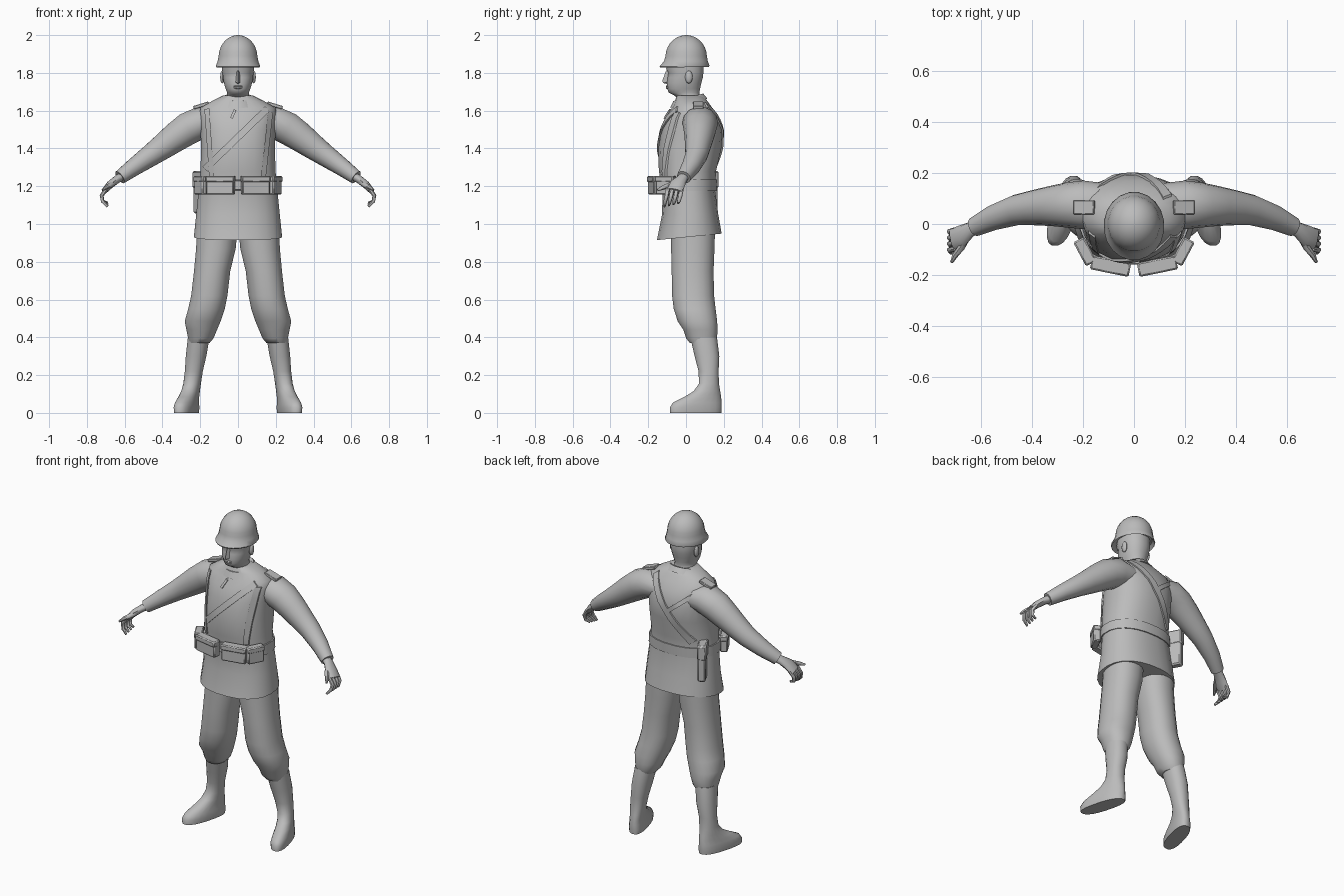
import bpy, bmesh, math
from mathutils import Vector, Matrix

if "Cube" in bpy.data.objects:
    bpy.data.objects.remove(bpy.data.objects["Cube"])

grey = bpy.data.materials.new("plain grey")
grey.diffuse_color = (0.5, 0.5, 0.5, 1)
grey.use_nodes = True
grey.node_tree.nodes["Principled BSDF"].inputs["Base Color"].default_value = grey.diffuse_color


def finish(name, bm, mirror=False, bevel=0, angle=50):
    bmesh.ops.recalc_face_normals(bm, faces=bm.faces)
    me = bpy.data.meshes.new(name)
    bm.to_mesh(me)
    bm.free()
    me.materials.append(grey)
    ob = bpy.data.objects.new(name, me)
    bpy.context.collection.objects.link(ob)
    bpy.ops.object.select_all(action='DESELECT')
    ob.select_set(True)
    bpy.context.view_layer.objects.active = ob
    bpy.ops.object.shade_smooth_by_angle(angle=math.radians(angle))
    if bevel:
        m = ob.modifiers.new("soft edges", 'BEVEL')
        m.width, m.segments = bevel, 1
    if mirror:
        ob.modifiers.new("other side", 'MIRROR')
    return ob


def skin(bm, rings):
    vs = [[bm.verts.new(p) for p in r] for r in rings]
    n = len(vs[0])
    for a, b in zip(vs, vs[1:]):
        for i in range(n):
            j = (i + 1) % n
            bm.faces.new((a[i], a[j], b[j], b[i]))
    bm.faces.new(vs[0])
    bm.faces.new(vs[-1])


def oval(z, cx, a, yf, yb, n=2.2, tilt=0, seg=20):
    """Level ring: half width a, from y = yf to yb, tilted along y."""
    out = []
    for i in range(seg):
        t = 2 * math.pi * (i + .5) / seg
        c, s = math.cos(t), math.sin(t)
        x = cx + a * math.copysign(abs(c) ** (2 / n), c)
        y = (yf + yb) / 2 + (yb - yf) / 2 * math.copysign(abs(s) ** (2 / n), s)
        out.append(Vector((x, y, z + tilt * y)))
    return out


def loft(name, rings, **kw):
    bm = bmesh.new()
    skin(bm, [oval(*r) for r in rings])
    return finish(name, bm, **kw)


def tube(bm, path, seg=14):
    """Path of (x, y, z, sideways radius, upright radius)."""
    pts = [Vector(p[:3]) for p in path]
    rings = []
    for i, p in enumerate(path):
        d = (pts[min(i + 1, len(pts) - 1)] - pts[max(i - 1, 0)]).normalized()
        v = Vector((0, 1, 0))
        u = (v - d * v.dot(d)).normalized()
        w = d.cross(u)
        rings.append([pts[i] + u * p[3] * math.cos(t) + w * p[4] * math.sin(t)
                      for t in (2 * math.pi * k / seg for k in range(seg))])
    skin(bm, rings)


def box(bm, c, size, rz=0, ry=0):
    m = Matrix.Translation(c) @ Matrix.Rotation(rz, 4, 'Z') @ Matrix.Rotation(ry, 4, 'Y')
    bmesh.ops.create_cube(bm, size=1, matrix=m @ Matrix.Diagonal((*size, 1)))


# Tunic: z, half width, front, back
TUNIC = [(.93, .235, -.155, .19), (1.05, .223, -.128, .172), (1.18, .21, -.125, .155),
         (1.28, .20, -.145, .16), (1.40, .197, -.148, .188), (1.50, .20, -.13, .193),
         (1.57, .205, -.105, .17), (1.615, .20, -.075, .14), (1.65, .14, -.06, .115),
         (1.68, .08, -.05, .09)]
loft("tunic", [(z, 0, a, f, b, 2.3, .1 if z < 1 else 0, 24) for z, a, f, b in TUNIC])


def tunic_y(x, z, back):
    """Depth of the tunic surface at x, z."""
    for p, q in zip(TUNIC, TUNIC[1:]):
        if p[0] <= z <= q[0]:
            t = (z - p[0]) / (q[0] - p[0])
            a, f, b = (p[k] + (q[k] - p[k]) * t for k in (1, 2, 3))
            h = max(0, 1 - min(1, abs(x / a)) ** 2.3) ** (1 / 2.3)
            return (f + b) / 2 + (1 if back else -1) * (b - f) / 2 * h


def strap(name, start, end, width, back=False, n=12):
    """Flat band lying on the tunic between two (x, z) points."""
    s, e = Vector(start), Vector(end)
    side = Vector((-(e - s).y, (e - s).x)).normalized() * width / 2
    out = .009 if back else -.009
    rings = []
    for i in range(n + 1):
        p = s.lerp(e, i / n)
        l, r = p + side, p - side
        yl, yr = tunic_y(l.x, l.y, back), tunic_y(r.x, r.y, back)
        rings.append([Vector((l.x, yl - out, l.y)), Vector((l.x, yl + out, l.y)),
                      Vector((r.x, yr + out, r.y)), Vector((r.x, yr - out, r.y))])
    bm = bmesh.new()
    skin(bm, rings)
    finish(name, bm, angle=35)


strap("front_cross_strap", (.155, 1.61), (-.175, 1.29), .036)
strap("back_cross_strap", (.13, 1.63), (-.14, 1.27), .04, True)
strap("back_short_strap", (-.15, 1.57), (.0, 1.45), .025, True)
strap("left_front_strap", (.172, 1.59), (.135, 1.25), .026)
strap("right_front_strap", (-.165, 1.61), (-.14, 1.25), .026)
strap("breast_tab", (-.015, 1.605), (-.035, 1.56), .014, n=3)

# Collar, open lower at the front
loft("collar", [(1.635, 0, .105, -.085, .115, 2, .25), (1.668, 0, .083, -.068, .092, 2, .25),
                (1.665, 0, .07, -.055, .08, 2, .25)])

# Belt and gear
loft("belt", [(1.175, 0, .216, -.14, .163, 2.3), (1.235, 0, .213, -.145, .165, 2.3)])
bm = bmesh.new()
box(bm, (.092, -.162, 1.205), (.148, .05, .10), .2)
box(bm, (.092, -.166, 1.238), (.154, .053, .034), .2)
box(bm, (.192, -.108, 1.205), (.10, .042, .10), 1.08)
box(bm, (.192, -.108, 1.238), (.106, .047, .034), 1.08)
finish("belt_pouches", bm, mirror=True, bevel=.006, angle=30)
bm = bmesh.new()
box(bm, (0, -.148, 1.205), (.05, .02, .05))
finish("belt_buckle", bm, bevel=.003, angle=30)
bm = bmesh.new()
box(bm, (-.183, .095, 1.165), (.15, .045, .22), math.radians(118))
box(bm, (-.185, .096, 1.235), (.156, .052, .09), math.radians(118))
finish("hip_bag", bm, bevel=.008, angle=30)
bm = bmesh.new()
box(bm, (.195, .065, 1.628), (.085, .055, .018), 0, .3)
finish("shoulder_tabs", bm, mirror=True, bevel=.003, angle=30)

# Arms with cuffs
bm = bmesh.new()
tube(bm, [(.12, .07, 1.535, .09, .07), (.20, .075, 1.535, .095, .088), (.265, .074, 1.505, .088, .088),
          (.33, .07, 1.46, .078, .08), (.40, .063, 1.408, .068, .069), (.46, .055, 1.365, .06, .06),
          (.55, .025, 1.302, .05, .048), (.625, -.012, 1.247, .038, .038)])
finish("sleeves", bm, mirror=True)

# Hands: palm, curled fingers, thumb
bm = bmesh.new()
tube(bm, [(.60, -.003, 1.26, .027, .025), (.64, -.022, 1.237, .03, .022),
          (.675, -.047, 1.21, .043, .021), (.708, -.06, 1.175, .043, .016)], 10)
for i in range(4):
    y = -.096 + i * .024
    tube(bm, [(.698, y, 1.185, .012, .012), (.722, y - .006, 1.15, .011, .011),
              (.716, y - .014, 1.12, .010, .010), (.69, y - .018, 1.093 + .006 * i, .006, .007)], 7)
tube(bm, [(.65, -.045, 1.225, .014, .016), (.675, -.09, 1.205, .014, .014),
          (.70, -.122, 1.193, .012, .012), (.714, -.15, 1.18, .006, .006)], 7)
finish("hands", bm, mirror=True)

# Trousers bloused over the boots: z, centre, half width, front, back
loft("trousers", [(.37, .205, .055, .02, .155), (.395, .197, .068, .0, .165), (.44, .192, .082, -.015, .168),
                  (.485, .187, .096, -.045, .166), (.55, .167, .098, -.066, .158),
                  (.62, .152, .097, -.075, .15), (.75, .137, .097, -.077, .147),
                  (.87, .117, .106, -.08, .152), (.97, .11, .108, -.08, .155)], mirror=True)

# Boots with turned-out toes
boot = loft("boots", [(.0, .254, .05, -.085, .188, 2.5), (.03, .254, .053, -.086, .19, 2.5),
                      (.055, .254, .05, -.07, .19, 2.3), (.085, .252, .047, -.01, .187),
                      (.115, .249, .046, .04, .182), (.155, .243, .046, .068, .175),
                      (.22, .234, .048, .066, .173), (.30, .222, .055, .045, .177),
                      (.40, .208, .058, .022, .165)], mirror=True)
for v in boot.data.vertices:
    v.co.x -= .27 * (v.co.y - .12) * max(0, min(1, (.2 - v.co.z) / .1))

# Head and neck
loft("head", [(1.60, 0, .068, -.045, .085), (1.66, 0, .06, -.035, .075), (1.685, 0, .058, -.07, .072),
              (1.695, 0, .058, -.092, .072), (1.715, 0, .066, -.10, .075), (1.745, 0, .075, -.102, .082),
              (1.775, 0, .08, -.098, .09), (1.80, 0, .083, -.094, .093), (1.82, 0, .085, -.106, .093),
              (1.88, 0, .085, -.10, .093)])
bm = bmesh.new()
skin(bm, [[Vector((x * w, y, z + dz)) for x, y, dz in ((-1, -.088, 0), (0, tip, -.003), (1, -.088, 0), (0, -.075, 0))]
          for z, w, tip in ((1.745, .012, -.105), (1.75, .019, -.122), (1.762, .016, -.125), (1.815, .009, -.106))])
finish("nose", bm)
bm = bmesh.new()
for z, h in ((1.729, .005), (1.721, .006)):
    bmesh.ops.create_uvsphere(bm, u_segments=10, v_segments=6, radius=1,
                              matrix=Matrix.Translation((0, -.098, z)) @ Matrix.Diagonal((.026, .009, h, 1)))
finish("lips", bm)
bm = bmesh.new()
bmesh.ops.create_uvsphere(bm, u_segments=10, v_segments=8, radius=1,
                          matrix=Matrix.Translation((.083, .015, 1.778)) @ Matrix.Diagonal((.012, .02, .034, 1)))
finish("ears", bm, mirror=True)

# Helmet: dome, flared rim, hollow underside
dome = []
for k in range(8):
    t = math.radians(4 + k * 12)
    s = math.sin(t)
    dome.append((1.885 + .115 * math.cos(t), 0, .104 * s, .002 - .112 * s, .002 + .11 * s, 2))
loft("helmet", dome + [(1.862, 0, .109, -.118, .117, 2), (1.836, 0, .119, -.142, .126, 2, .02),
                       (1.83, 0, .116, -.139, .123, 2, .02), (1.85, 0, .10, -.112, .108, 2)])
